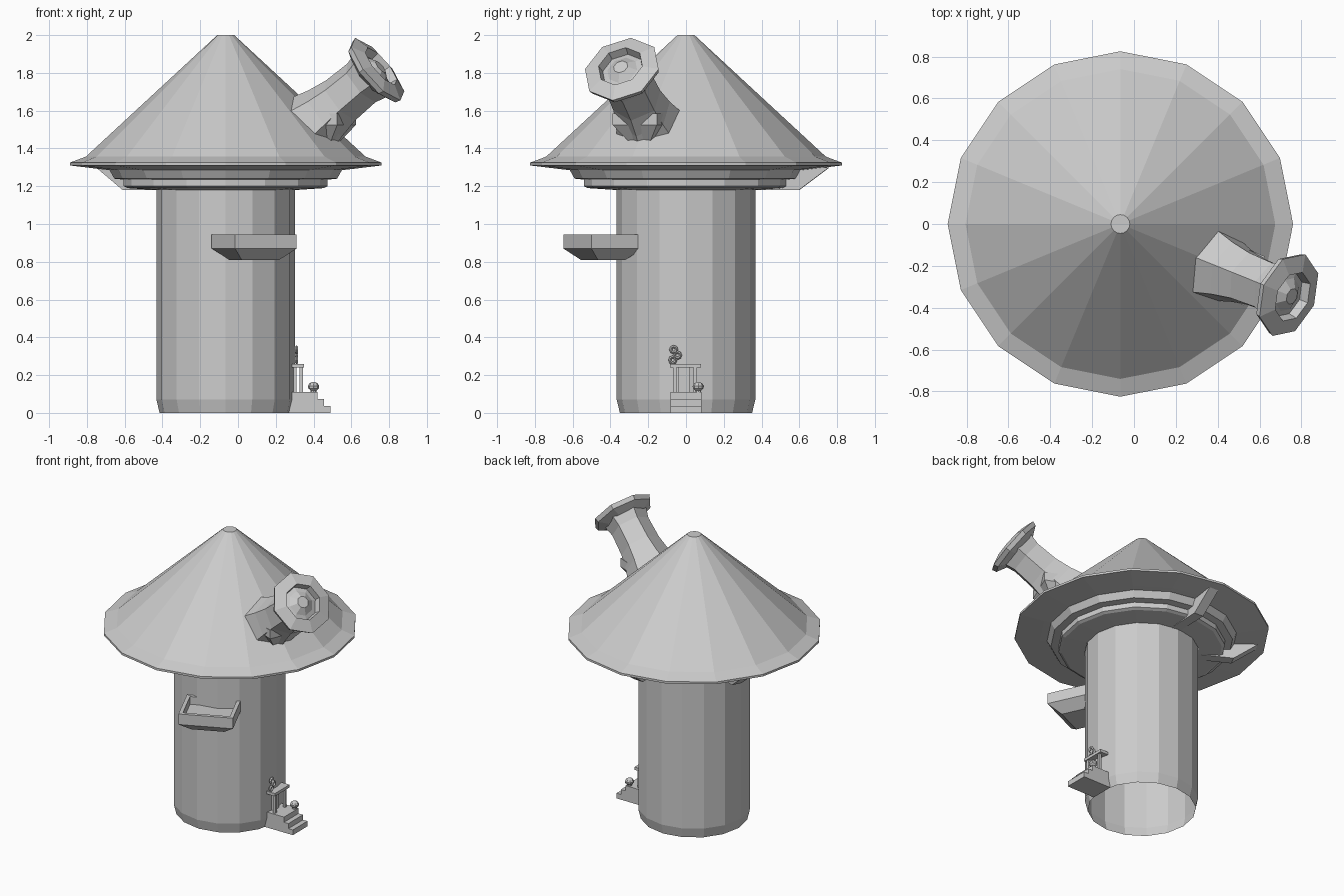
import bpy, bmesh, math
from mathutils import Vector, Matrix

if "Cube" in bpy.data.objects:
    bpy.data.objects.remove(bpy.data.objects["Cube"], do_unlink=True)

AXIS = -0.065  # x of the tower centre line
GREY = (0.6, 0.6, 0.6, 1)
stone = bpy.data.materials.new("pale_grey_stone")
stone.use_nodes = True
stone.diffuse_color = GREY
stone.node_tree.nodes["Principled BSDF"].inputs["Base Color"].default_value = GREY


def finish(name, bm, matrix=Matrix()):
    bmesh.ops.recalc_face_normals(bm, faces=bm.faces)
    mesh = bpy.data.meshes.new(name)
    bm.to_mesh(mesh)
    bm.free()
    mesh.materials.append(stone)
    obj = bpy.data.objects.new(name, mesh)
    obj.matrix_world = matrix
    bpy.context.collection.objects.link(obj)
    return obj


def lathe(name, profile, sides, matrix, cap_ends=(False, False)):
    """Turn (radius, height) points around local z."""
    bm = bmesh.new()
    rings = []
    for r, z in profile:
        turn = [2 * math.pi * i / sides for i in range(sides)]
        rings.append([bm.verts.new((r * math.cos(a), r * math.sin(a), z)) for a in turn])
    for low, high in zip(rings, rings[1:]):
        for i in range(sides):
            j = (i + 1) % sides
            bm.faces.new((low[i], low[j], high[j], high[i]))
    for ring, wanted in zip((rings[0], rings[-1]), cap_ends):
        if wanted:
            bm.faces.new(ring)
    return finish(name, bm, matrix)


def prism(name, outline, width, matrix):
    """Extrude an (x, z) outline along local y, centred."""
    bm = bmesh.new()
    face = bm.faces.new([bm.verts.new((x, -width / 2, z)) for x, z in outline])
    out = bmesh.ops.extrude_face_region(bm, geom=[face])
    moved = [g for g in out["geom"] if isinstance(g, bmesh.types.BMVert)]
    bmesh.ops.translate(bm, vec=(0, width, 0), verts=moved)
    return finish(name, bm, matrix)


def box(name, low, high):
    bm = bmesh.new()
    bmesh.ops.create_cube(bm, size=1)
    low, high = Vector(low), Vector(high)
    size = high - low
    for v in bm.verts:
        v.co = (low + high) / 2 + Vector(a * b for a, b in zip(v.co, size))
    return finish(name, bm)


def balcony(name, front, angle, width, depth, levels):
    """Open tray with tapered underside; local +x points outward from the wall."""
    bottom, bend, top = levels
    inset, wall, floor = 0.07, 0.025, bend + 0.02
    bm = bmesh.new()

    def ring(shrink, z, taper=0.0):
        w = width / 2 - shrink
        x0, x1 = -depth + shrink + taper / 2, -shrink
        return [bm.verts.new(p) for p in
                ((x0, -w, z), (x1, -w, z), (x1, w, z), (x0, w, z))]

    rings = [ring(inset, bottom), ring(0, bend), ring(0, top), ring(wall, top), ring(wall, floor)]
    for a, b in zip(rings, rings[1:]):
        for i in range(4):
            j = (i + 1) % 4
            bm.faces.new((a[i], a[j], b[j], b[i]))
    bm.faces.new(rings[0])
    bm.faces.new(rings[-1])
    place = Matrix.Translation((*front, 0)) @ Matrix.Rotation(math.radians(angle), 4, "Z")
    return finish(name, bm, place)


centre = Matrix.Translation((AXIS, 0, 0))

# Tower, open at the foot
lathe("tower_wall", [(0.35, 0), (0.367, 0.07), (0.367, 1.19)], 16, centre)

# Conical roof with flared brim and stepped underside
lathe("roof", [(0.37, 1.18), (0.52, 1.19), (0.54, 1.2), (0.54, 1.235), (0.59, 1.24),
               (0.615, 1.285), (0.66, 1.29), (0.825, 1.31), (0.825, 1.325), (0.74, 1.357),
               (0.045, 2.0)], 16, centre, (False, True))

# Brackets under the eaves at the back
for i, angle in enumerate((88, 152)):
    prism(f"eave_bracket_{i + 1}",
          [(0.34, 1.18), (0.6, 1.18), (0.76, 1.3), (0.34, 1.3)], 0.07,
          centre @ Matrix.Rotation(math.radians(angle), 4, "Z"))

# Viewing balconies
balcony("front_balcony", (0.148, -0.575), -65.5, 0.358, 0.3, (0.81, 0.87, 0.945))
balcony("telescope_balcony", (0.575, -0.272), -23, 0.255, 0.33, (1.43, 1.525, 1.585))

# Telescope: waisted six-sided barrel and eight-sided dish
pitch = math.radians(38)
yaw = math.radians(-22)
aim = (Matrix.Translation((0.74, -0.34, 1.82)) @ Matrix.Rotation(yaw, 4, "Z")
       @ Matrix.Rotation(math.pi / 2 - pitch, 4, "Y"))
lathe("telescope_barrel", [(0.19, -0.5), (0.155, -0.38), (0.135, -0.27), (0.13, -0.12),
                           (0.15, -0.04)], 6, aim, (True, True))
lathe("telescope_dish", [(0.14, -0.06), (0.2, -0.03), (0.21, 0), (0.125, 0.025), (0.115, -0.02),
                         (0.085, -0.01), (0.04, 0.02)], 8, aim, (True, True))

# Entrance steps
prism("entrance_steps", [(0.27, 0), (0.49, 0), (0.49, 0.037), (0.455, 0.037), (0.455, 0.073),
                         (0.42, 0.073), (0.42, 0.11), (0.27, 0.11)], 0.165, Matrix())

# Porch: door, two posts and a lintel
box("door", (0.27, -0.04, 0.11), (0.31, 0.02, 0.24))
for side, y in (("right", -0.06), ("left", 0.05)):
    box(f"porch_post_{side}", (0.325, y - 0.009, 0.11), (0.343, y + 0.009, 0.24))
box("porch_lintel", (0.27, -0.085, 0.24), (0.35, 0.08, 0.26))

# Lamp ball on the landing
lathe("lamp_ball", [(0.015, 0.11), (0.015, 0.118), (0.028, 0.13), (0.03, 0.142), (0.022, 0.156),
                    (0.008, 0.163)], 8, Matrix.Translation((0.4, 0.065, 0)), (True, True))

# Little ring ornament above the lintel
for i, (y, z) in enumerate(((-0.065, 0.335), (-0.045, 0.305), (-0.07, 0.28))):
    loop = [(0.016 + 0.008 * math.cos(a), 0.008 * math.sin(a))
            for a in (k * math.pi / 2 for k in range(5))]
    lathe(f"ornament_ring_{i + 1}", loop, 8,
          Matrix.Translation((0.31, y, z)) @ Matrix.Rotation(math.pi / 2, 4, "Y"))
